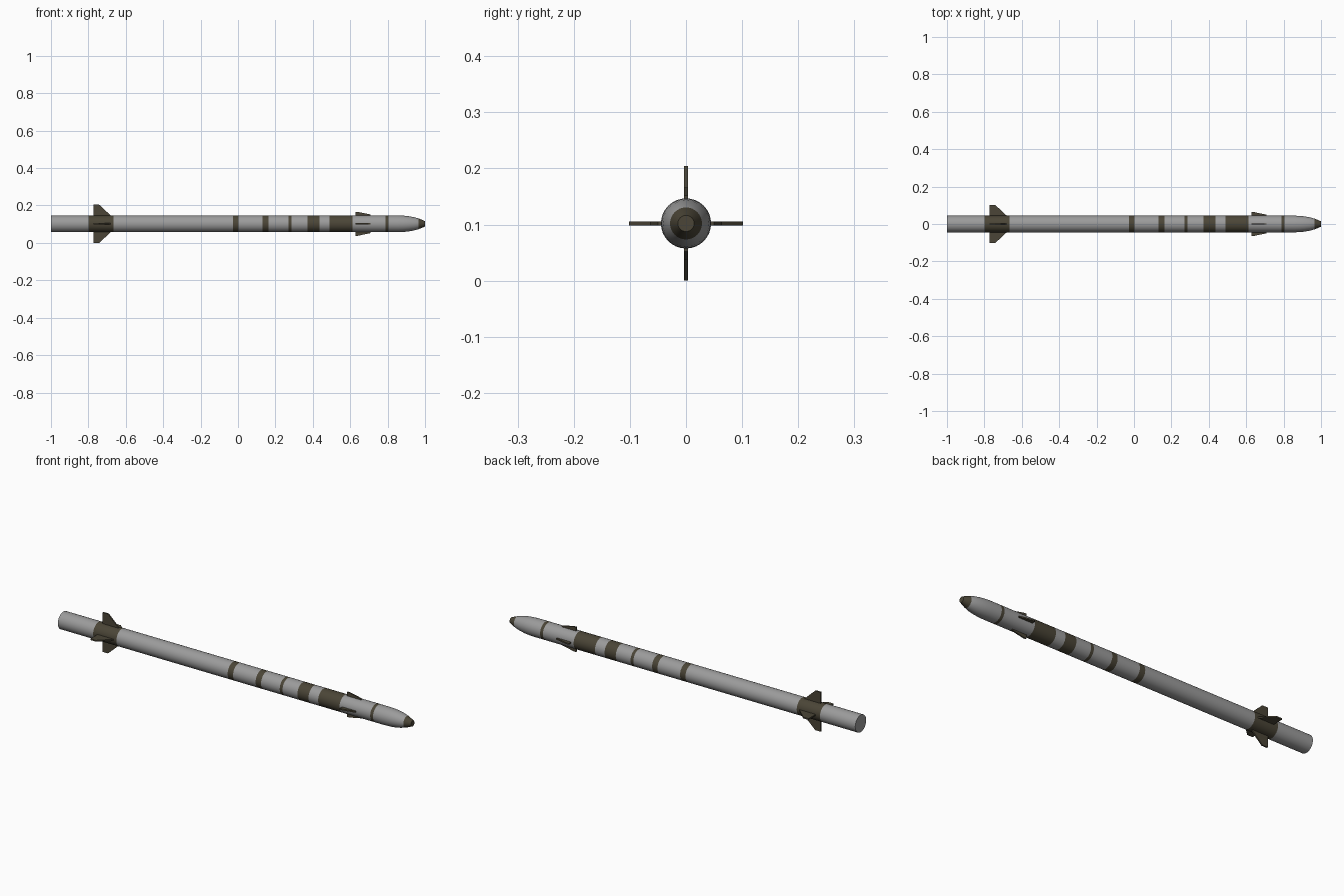
import bpy, bmesh, math
from mathutils import Matrix, Vector

if "Cube" in bpy.data.objects:
    bpy.data.objects.remove(bpy.data.objects["Cube"])

ZC = 0.102      # height of the long axis
R = 0.0447      # body radius
SIDES = 32


def material(name, rgb):
    m = bpy.data.materials.new(name)
    m.diffuse_color = (*rgb, 1)
    m.use_nodes = True
    m.node_tree.nodes["Principled BSDF"].inputs["Base Color"].default_value = m.diffuse_color
    return m


grey = material("light grey", (0.33, 0.33, 0.33))
olive = material("dark olive", (0.070, 0.060, 0.038))


def make_object(name, bm, mats):
    bmesh.ops.recalc_face_normals(bm, faces=bm.faces)
    me = bpy.data.meshes.new(name)
    bm.to_mesh(me)
    bm.free()
    for m in mats:
        me.materials.append(m)
    ob = bpy.data.objects.new(name, me)
    ob.location.z = ZC
    bpy.context.collection.objects.link(ob)
    return ob


# Body: lathed tube with ogive nose, painted bands chosen by position along x
bands = [(-0.798, -0.665), (-0.028, 0.003), (0.132, 0.163), (0.270, 0.286),
         (0.371, 0.435), (0.490, 0.612), (0.788, 0.804), (0.966, 1.0)]
nose = [(0.855, R), (0.885, 0.0435), (0.91, 0.0410), (0.94, 0.0358),
        (0.966, 0.0285), (1.0, 0.0145)]
profile = [(-1.0, R)] + [(x, R) for b in bands[:-1] for x in b] + nose
bm = bmesh.new()
rings = []
for x, r in profile:
    angles = [2 * math.pi * i / SIDES for i in range(SIDES)]
    rings.append([bm.verts.new((x, r * math.cos(a), r * math.sin(a))) for a in angles])
for a, b in zip(rings, rings[1:]):
    for i in range(SIDES):
        j = (i + 1) % SIDES
        bm.faces.new((a[i], a[j], b[j], b[i]))
bm.faces.new(rings[0])
bm.faces.new(rings[-1])
for f in bm.faces:
    x = f.calc_center_median().x
    f.material_index = int(any(lo < x <= hi + 1e-5 for lo, hi in bands))
body = make_object("body", bm, [grey, olive])
bpy.context.view_layer.objects.active = body
body.select_set(True)
bpy.ops.object.shade_smooth_by_angle(angle=math.radians(30))


# Fins: an (x, radius) outline given thickness, repeated four times round the axis
def fin_set(name, outline, thick):
    for k in range(4):
        bm = bmesh.new()
        face = bm.faces.new([bm.verts.new((x, -thick / 2, r)) for x, r in outline])
        ext = bmesh.ops.extrude_face_region(bm, geom=[face])
        verts = [v for v in ext["geom"] if isinstance(v, bmesh.types.BMVert)]
        bmesh.ops.translate(bm, verts=verts, vec=Vector((0, thick, 0)))
        bm.transform(Matrix.Rotation(k * math.pi / 2, 4, 'X'))
        make_object(f"{name}_{k + 1}", bm, [olive])


fin_set("tail_fin", [(-0.773, 0.035), (-0.773, 0.102), (-0.742, 0.102),
                     (-0.682, 0.046), (-0.682, 0.035)], 0.007)
fin_set("front_fin", [(0.627, 0.035), (0.627, 0.064), (0.640, 0.064),
                      (0.708, 0.050), (0.708, 0.035)], 0.007)
